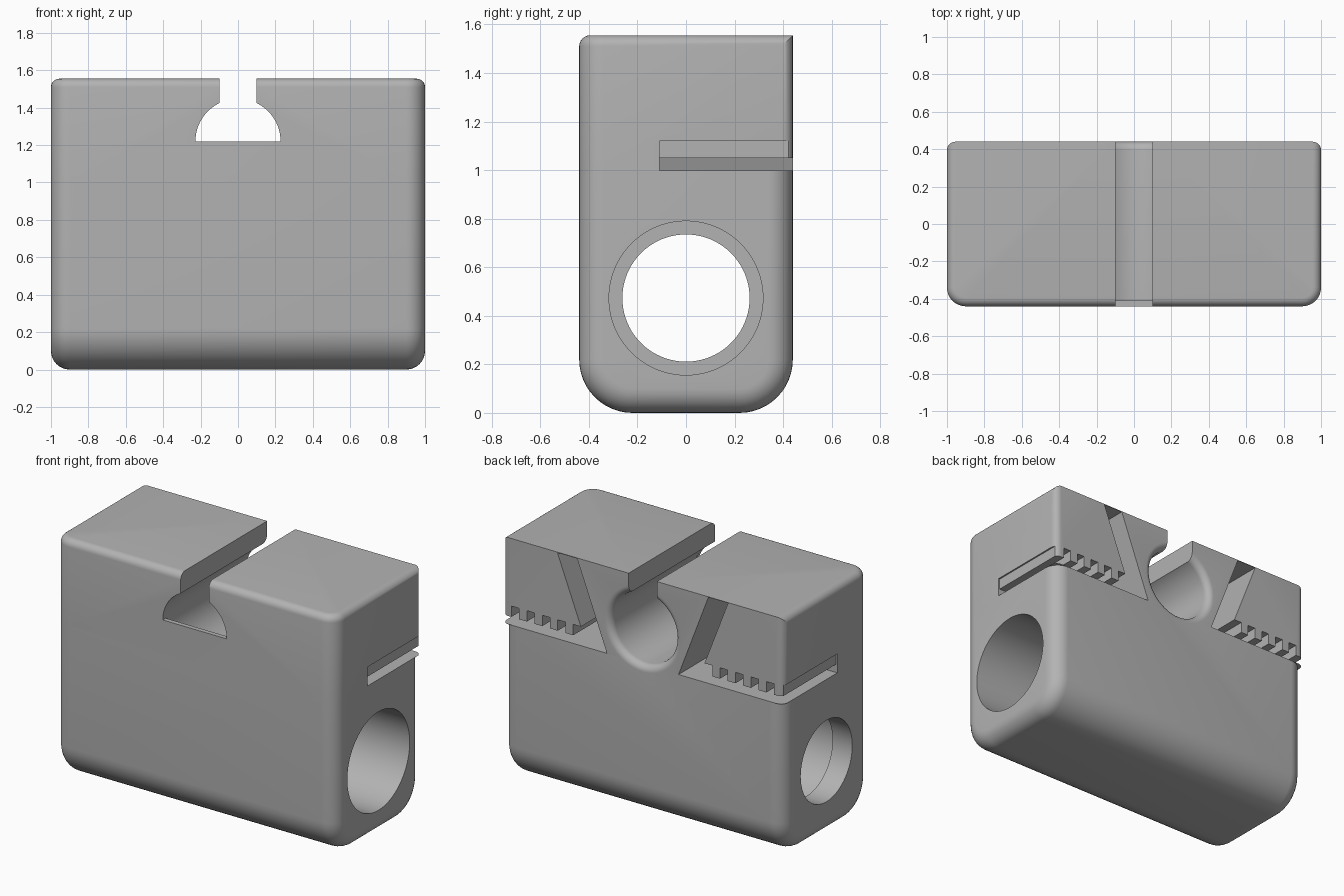
import bpy, bmesh
from math import sin, cos, pi, acos, radians
from mathutils import Matrix, Vector

cube = bpy.data.objects.get("Cube")
if cube:
    bpy.data.objects.remove(cube, do_unlink=True)

W, D, H = 1.0, 0.44, 1.555        # half width, half depth, height
SLOT_Z, TOOTH_Z, GROOVE_Z = 0.998, 1.05, 1.12
BORE_Z, BORE_R = 1.22, 0.228

grey = bpy.data.materials.new("plain grey")
grey.use_nodes = True
grey.diffuse_color = (0.45, 0.45, 0.45, 1)
grey.node_tree.nodes["Principled BSDF"].inputs["Base Color"].default_value = (0.45, 0.45, 0.45, 1)


def make_object(name, bm):
    bmesh.ops.recalc_face_normals(bm, faces=bm.faces)
    mesh = bpy.data.meshes.new(name)
    bm.to_mesh(mesh)
    bm.free()
    mesh.materials.append(grey)
    obj = bpy.data.objects.new(name, mesh)
    bpy.context.collection.objects.link(obj)
    return obj


def prism(points, offset):
    """Solid made by sweeping a flat outline of 3D points along offset."""
    bm = bmesh.new()
    face = bm.faces.new([bm.verts.new(p) for p in points])
    ext = bmesh.ops.extrude_face_region(bm, geom=[face], use_keep_orig=True)
    moved = [g for g in ext["geom"] if isinstance(g, bmesh.types.BMVert)]
    bmesh.ops.translate(bm, vec=offset, verts=moved)
    bmesh.ops.recalc_face_normals(bm, faces=bm.faces)
    return bm


def round_edges(bm, test, radius, segments):
    edges = [e for e in bm.edges if test(e.verts[0].co, e.verts[1].co)]
    bmesh.ops.bevel(bm, geom=edges, offset=radius, offset_type='OFFSET',
                    segments=segments, profile=0.5, affect='EDGES', clamp_overlap=False)


def same(a, b, axis, value):
    return abs(a[axis] - value) < 1e-4 and abs(b[axis] - value) < 1e-4


def lathe(name, profile, origin, axis, steps=64):
    """Closed turned solid: profile holds (distance along axis, radius)."""
    bm = bmesh.new()
    turn = Vector((0, 0, 1)).rotation_difference(Vector(axis)).to_matrix().to_4x4()
    rings = [[bm.verts.new((r * cos(2 * pi * i / steps), r * sin(2 * pi * i / steps), d))
              for i in range(steps)] for d, r in profile]
    for a, b in zip(rings, rings[1:]):
        for i in range(steps):
            j = (i + 1) % steps
            bm.faces.new((a[i], a[j], b[j], b[i]))
    bm.faces.new(rings[0])
    bm.faces.new(rings[-1])
    bm.transform(Matrix.Translation(origin) @ turn)
    return make_object(name, bm)


def combine(target, tool, operation):
    mod = target.modifiers.new(operation.lower(), 'BOOLEAN')
    mod.operation, mod.object, mod.solver = operation, tool, 'EXACT'
    bpy.context.view_layer.objects.active = target
    bpy.ops.object.modifier_apply(modifier=mod.name)
    bpy.data.objects.remove(tool, do_unlink=True)


# Lower block: rounded trough outline swept sideways, end rims rounded
R, N, top = 0.22, 12, SLOT_Z + 0.01
outline = [(-W, -D, top)]
for side, start in ((-1, pi), (1, 1.5 * pi)):
    for i in range(N + 1):
        a = start + i * pi / 2 / N
        outline.append((-W, side * (D - R) + R * cos(a), R + R * sin(a)))
outline.append((-W, D, top))
bm = prism(outline, (2 * W, 0, 0))
round_edges(bm, lambda a, b: (same(a, b, 0, W) or same(a, b, 0, -W))
            and not same(a, b, 2, top), 0.1, 8)
block = make_object("clamp_block", bm)

# Upper block: large front corners, small top and rear corners, sharp top rear edge
base = SLOT_Z - 0.001
bm = prism([(-W, -D, base), (W, -D, base), (W, D, base), (-W, D, base)], (0, 0, H - base))
round_edges(bm, lambda a, b: same(a, b, 1, -D) and abs(a.z - b.z) > 0.1, 0.1, 8)
round_edges(bm, lambda a, b: (same(a, b, 2, H) and not same(a, b, 1, D))
            or (same(a, b, 1, D) and abs(a.z - b.z) > 0.1), 0.045, 6)
combine(block, make_object("upper_block", bm), 'UNION')

# Toothed belt slots with a slanted channel, open at the back
slot = [(0.255, SLOT_Z), (1.1, SLOT_Z), (1.1, GROOVE_Z), (0.99, GROOVE_Z), (0.99, TOOTH_Z)]
for k in range(5):
    x = 0.935 - 0.11 * k
    slot += [(x, TOOTH_Z), (x, GROOVE_Z), (x - 0.055, GROOVE_Z), (x - 0.055, TOOTH_Z)]
slot.pop()
slot += [(0.607, H - 0.004), (0.467, H - 0.004)]
for side in (1, -1):
    bm = prism([(side * x, -0.11, z) for x, z in slot], (0, 0.7, 0))
    combine(block, make_object("belt_slot_cutter", bm), 'DIFFERENCE')

# Round socket entered from the back, with a rounded mouth
f = 0.045
mouth = [(D - f + f * sin(a), BORE_R + f - f * cos(a)) for a in (i * pi / 16 for i in range(9))]
socket = lathe("socket_cutter", [(-0.41, BORE_R)] + mouth + [(D + 0.1, BORE_R + f)],
               (0, 0, BORE_Z), (0, 1, 0))
combine(block, socket, 'DIFFERENCE')

# Half-round front window and the slit through the top
r = BORE_R - 0.0005
a_slit = acos(0.1 / r)
half = [(r * cos(a_slit * i / 12), BORE_Z + r * sin(a_slit * i / 12)) for i in range(13)]
half.append((0.1, H + 0.2))
keyhole = half + [(-x, z) for x, z in reversed(half)]
bm = prism([(x, -0.6, z) for x, z in keyhole], (0, 1.2, 0))
combine(block, make_object("slit_cutter", bm), 'DIFFERENCE')

# Stepped rod bore across the block, with a narrower lip at one end
rod = lathe("rod_bore_cutter", [(-1.2, 0.262), (-0.86, 0.262), (-0.86, 0.317), (1.2, 0.317)],
            (0, 0, 0.473), (1, 0, 0), 80)
combine(block, rod, 'DIFFERENCE')

# Smooth rounded surfaces, crisp cut edges
bpy.ops.object.select_all(action='DESELECT')
block.select_set(True)
bpy.context.view_layer.objects.active = block
bpy.ops.object.shade_smooth_by_angle(angle=radians(30))
